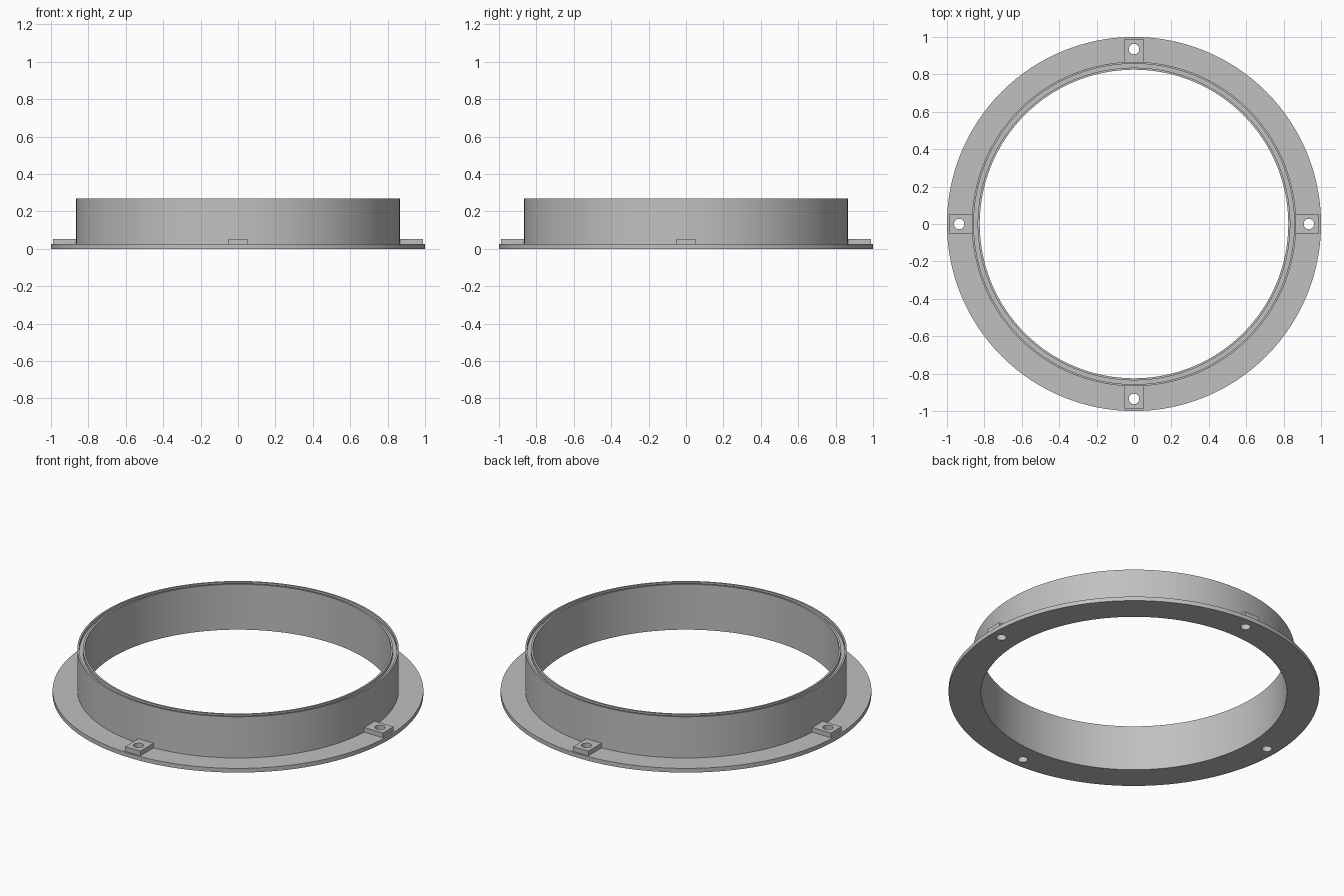
import bpy, bmesh, math
from mathutils import Matrix

cube = bpy.data.objects.get("Cube")
if cube:
    bpy.data.objects.remove(cube, do_unlink=True)

SEGMENTS = 128
FLANGE_TOP, TAB_TOP, RIM_TOP = 0.025, 0.053, 0.27
HOLE_POS, HOLE_R = 0.935, 0.028

grey = bpy.data.materials.new("plain_grey")
grey.use_nodes = True
colour = (0.53, 0.53, 0.53, 1)
grey.diffuse_color = colour
grey.node_tree.nodes["Principled BSDF"].inputs["Base Color"].default_value = colour


def add_object(name, bm):
    bmesh.ops.recalc_face_normals(bm, faces=bm.faces)
    mesh = bpy.data.meshes.new(name)
    bm.to_mesh(mesh)
    bm.free()
    mesh.materials.append(grey)
    obj = bpy.data.objects.new(name, mesh)
    bpy.context.collection.objects.link(obj)
    return obj


def lathe(name, profile):
    """Revolve a closed (radius, height) outline around z."""
    bm = bmesh.new()
    rings = []
    for i in range(SEGMENTS):
        a = math.tau * i / SEGMENTS
        rings.append([bm.verts.new((r * math.cos(a), r * math.sin(a), z)) for r, z in profile])
    n = len(profile)
    for i, ring in enumerate(rings):
        after = rings[(i + 1) % SEGMENTS]
        for j in range(n):
            k = (j + 1) % n
            bm.faces.new((ring[j], after[j], after[k], ring[k]))
    return add_object(name, bm)


# Flange and upright collar with a shallow groove in its rim
ring = lathe("flanged_collar", [
    (0.825, 0), (1, 0), (1, FLANGE_TOP), (0.867, FLANGE_TOP),
    (0.867, RIM_TOP), (0.857, RIM_TOP), (0.857, RIM_TOP - 0.02),
    (0.836, RIM_TOP - 0.02), (0.836, RIM_TOP), (0.825, RIM_TOP)])

# Four screw tabs, each turned a quarter circle from the last
quarter_turns = [Matrix.Rotation(i * math.pi / 2, 4, "Z") for i in range(4)]
bm = bmesh.new()
inner, outer = 0.862, 0.99
for turn in quarter_turns:
    place = Matrix.Translation(((inner + outer) / 2, 0, (FLANGE_TOP + TAB_TOP) / 2))
    size = Matrix.Diagonal((outer - inner, 0.1, TAB_TOP - FLANGE_TOP, 1))
    bmesh.ops.create_cube(bm, size=1, matrix=turn @ place @ size)
tabs = add_object("screw_tabs", bm)

# Screw holes through tabs and flange
bm = bmesh.new()
for turn in quarter_turns:
    bmesh.ops.create_cone(bm, cap_ends=True, segments=16, radius1=HOLE_R, radius2=HOLE_R,
                          depth=0.4, matrix=turn @ Matrix.Translation((HOLE_POS, 0, 0)))
cutter = add_object("hole_cutter", bm)
cutter.hide_render = True

for obj in (ring, tabs):
    bpy.ops.object.select_all(action="DESELECT")
    obj.select_set(True)
    bpy.context.view_layer.objects.active = obj
    cut = obj.modifiers.new("screw_holes", "BOOLEAN")
    cut.operation = "DIFFERENCE"
    cut.solver = "EXACT"
    cut.object = cutter
    bpy.ops.object.modifier_apply(modifier=cut.name)
    bpy.ops.object.shade_smooth_by_angle(angle=math.radians(30))

bpy.data.objects.remove(cutter, do_unlink=True)
